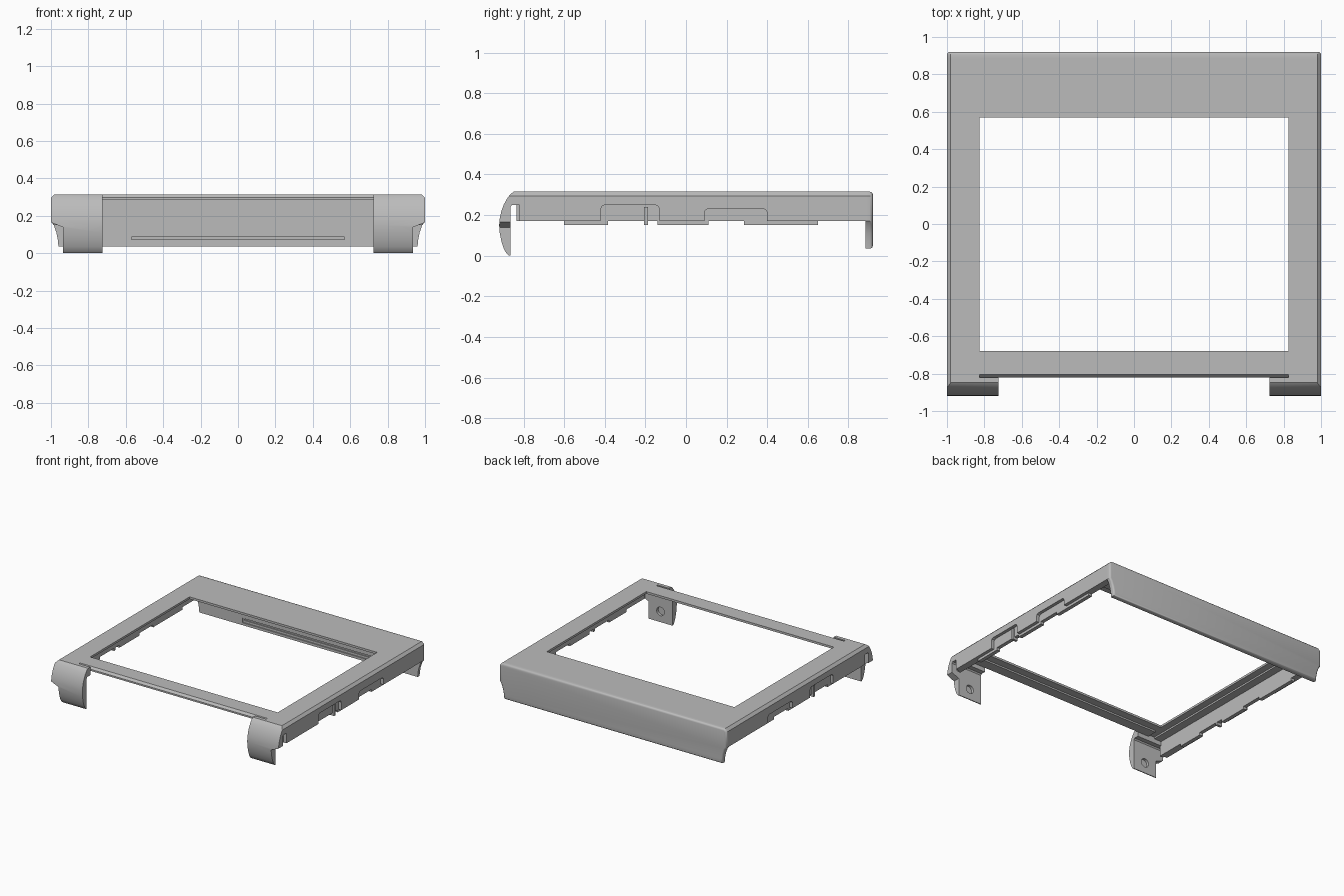
import bpy, bmesh
from mathutils import Vector

old = bpy.data.objects.get("Cube")
if old:
    bpy.data.objects.remove(old, do_unlink=True)

grey = bpy.data.materials.new("light_grey_plastic")
grey.use_nodes = True
colour = (0.5, 0.5, 0.5, 1)
grey.diffuse_color = colour
grey.node_tree.nodes["Principled BSDF"].inputs["Base Color"].default_value = colour


def prism(name, axis, points, lo, hi, side=1):
    """Extrude a 2D profile along an axis; side = -1 mirrors it in x."""
    place = {"x": lambda p, t: (side * t, p[0], p[1]),
             "y": lambda p, t: (side * p[0], t, p[1])}[axis]
    bm = bmesh.new()
    rings = [[bm.verts.new(place(p, t)) for p in points] for t in (lo, hi)]
    for ring in rings:
        bm.faces.new(ring)
    n = len(points)
    for i in range(n):
        j = (i + 1) % n
        bm.faces.new((rings[0][i], rings[0][j], rings[1][j], rings[1][i]))
    bmesh.ops.recalc_face_normals(bm, faces=bm.faces)
    mesh = bpy.data.meshes.new(name)
    bm.to_mesh(mesh)
    bm.free()
    mesh.materials.append(grey)
    obj = bpy.data.objects.new(name, mesh)
    bpy.context.collection.objects.link(obj)
    return obj


def block(name, x, y, z, side=1):
    return prism(name, "x", [(y[0], z[0]), (y[1], z[0]), (y[1], z[1]), (y[0], z[1])],
                 x[0], x[1], side)


def activate(obj):
    bpy.ops.object.select_all(action="DESELECT")
    obj.select_set(True)
    bpy.context.view_layer.objects.active = obj


def cut(obj, cutter):
    cutter.hide_render = True
    mod = obj.modifiers.new("cut", "BOOLEAN")
    mod.operation = "DIFFERENCE"
    mod.solver = "EXACT"
    mod.object = cutter
    activate(obj)
    bpy.ops.object.modifier_apply(modifier=mod.name)
    bpy.data.objects.remove(cutter, do_unlink=True)


def smooth(obj):
    activate(obj)
    bpy.ops.object.shade_smooth_by_angle(angle=0.6)


TOP, UNDER, LEDGE, WALL = 0.315, 0.285, 0.298, 0.17

# Front and back bars of the bezel, with a thin ledge round the opening
prism("front_bar", "x", [(-0.68, TOP), (-0.805, TOP), (-0.82, LEDGE), (-0.82, UNDER),
                         (-0.74, UNDER), (-0.74, LEDGE), (-0.68, LEDGE)], -0.825, 0.825)
prism("back_bar", "x", [(0.57, TOP), (0.89, TOP), (0.89, UNDER), (0.63, UNDER),
                        (0.63, LEDGE), (0.57, LEDGE)], -0.825, 0.825)

# Back wall: hanging skirt with curved ends and rounded outer edges
half = [(0.98, TOP), (1, 0.295), (1, WALL), (0.985, 0.15), (0.971, 0.11),
        (0.963, 0.07), (0.96, 0.035)]
back = prism("back_wall", "y", half + [(-x, z) for x, z in reversed(half)], 0.885, 0.92)
bm = bmesh.new()
bm.from_mesh(back.data)
rim = [e for e in bm.edges if all(v.co.y > 0.91 for v in e.verts)]
bmesh.ops.bevel(bm, geom=rim, offset=0.014, segments=3, profile=0.5, affect="EDGES")
bm.to_mesh(back.data)
bm.free()
# Stepped groove on the inside of the back wall
cut(back, block("groove_cutter", (-0.58, 0.58), (0.87, 0.893), (0.055, 0.092)))
cut(back, block("groove_step_cutter", (-0.57, 0.57), (0.87, 0.902), (0.073, 0.086)))
smooth(back)

ear_profile = [(-0.82, TOP), (-0.848, TOP), (-0.865, 0.303), (-0.882, 0.28), (-0.897, 0.252),
               (-0.909, 0.22), (-0.917, 0.185), (-0.92, 0.15), (-0.917, 0.11), (-0.909, 0.07),
               (-0.897, 0.035), (-0.885, 0.012), (-0.872, 0), (-0.865, 0), (-0.865, 0.24),
               (-0.857, 0.25), (-0.82, 0.25)]
rail_profile = [(0.825, TOP), (0.98, TOP), (1, 0.295), (1, WALL), (0.97, WALL),
                (0.97, UNDER), (0.88, UNDER), (0.88, LEDGE), (0.825, LEDGE)]


def notch(y0, y1, top):
    r = 0.02
    return [(y0, 0.1), (y1, 0.1), (y1, top - r), (y1 - r / 3, top - r / 3), (y1 - r, top),
            (y0 + r, top), (y0 + r / 3, top - r / 3), (y0, top - r)]


for side, label in ((1, "left"), (-1, "right")):
    # Side rail: bezel bar and outer wall in one, with two recessed notches
    rail = prism(label + "_side_rail", "y", rail_profile, -0.82, 0.89, side)
    for y0, y1, top in ((-0.42, -0.13, 0.25), (0.09, 0.40, 0.232)):
        cut(rail, prism("notch_cutter", "x", notch(y0, y1, top), 0.96, 1.1, side))
    # Inner skin behind the notches, with tabs along its lower edge
    block(label + "_inner_wall", (0.945, 0.975), (-0.835, 0.89), (WALL, 0.29), side)
    for i, (y0, y1) in enumerate(((-0.60, -0.385), (-0.14, 0.11), (0.285, 0.65))):
        block(f"{label}_tab_{i + 1}", (0.945, 0.975), (y0, y1), (0.15, WALL), side)
    block(label + "_latch_post", (0.945, 0.99), (-0.208, -0.188), (0.15, 0.24), side)

    # Front ear: curved leg, narrowed low down and chamfered at the top
    ear = prism(label + "_front_ear", "x", ear_profile, 0.725, 1, side)
    cut(ear, prism("step_cutter", "y", [(1.1, 0.165), (1, 0.165), (0.935, 0.138),
                                        (0.935, -0.1), (1.1, -0.1)], -1, -0.7, side))
    cut(ear, prism("chamfer_cutter", "y", [(0.98, TOP), (1, 0.295), (1.1, 0.295),
                                           (1.1, 0.4), (0.98, 0.4)], -1, -0.7, side))
    # Round dimple on the back of the ear
    bpy.ops.mesh.primitive_cylinder_add(vertices=24, radius=0.034, depth=0.06,
                                        location=(side * 0.83, -0.855, 0.085),
                                        rotation=Vector((0, 0, 1)).rotation_difference(
                                            Vector((0, 1, 0))).to_euler())
    cut(ear, bpy.context.object)
    smooth(ear)
